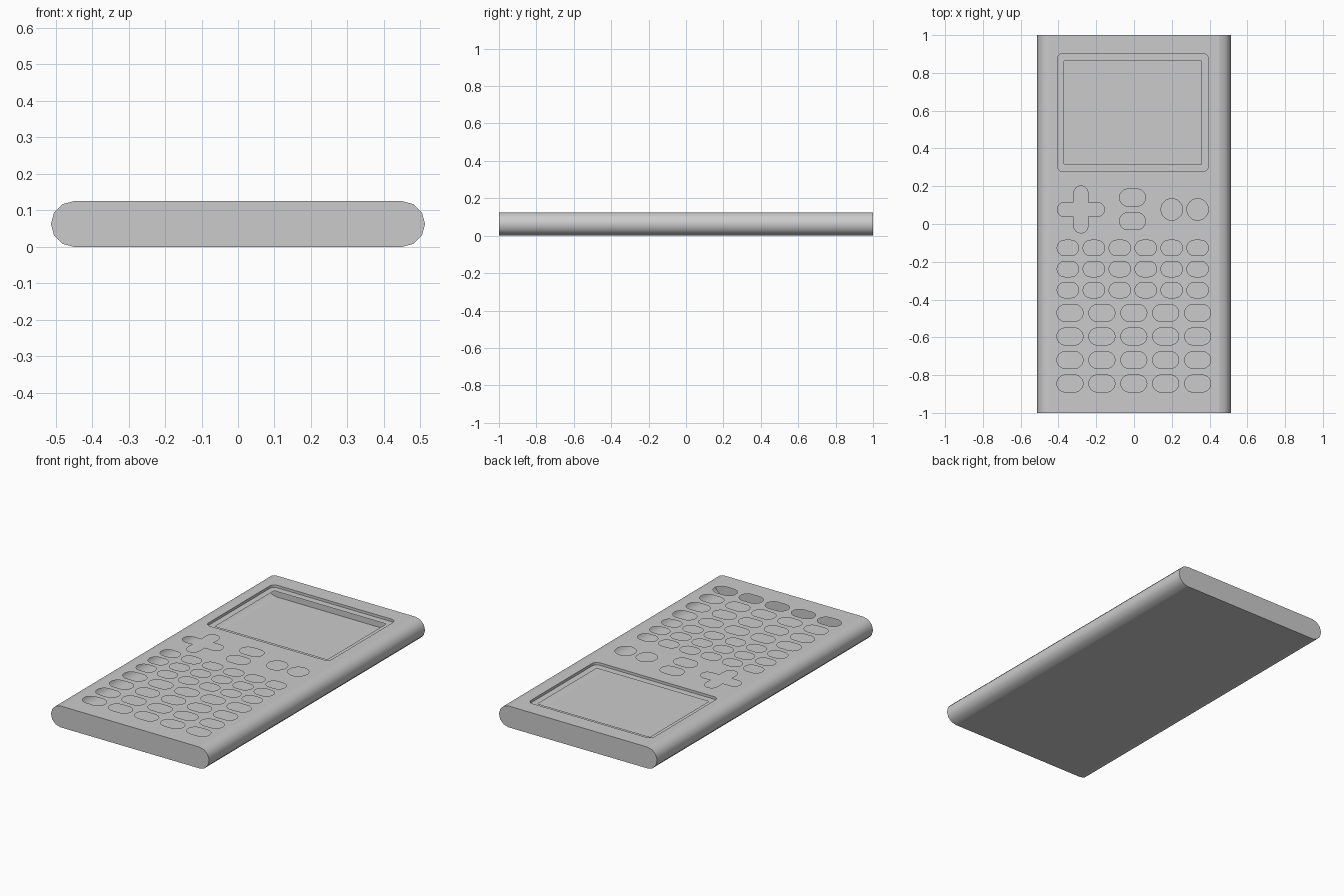
import bpy, bmesh, math

if "Cube" in bpy.data.objects:
    bpy.data.objects.remove(bpy.data.objects["Cube"])

TOP, R, HX = 0.125, 0.0625, 0.45     # thickness, edge radius, half width of flat area
DEPTH = 0.015                        # depth of the screen bezel step

grey = bpy.data.materials.new("plain grey")
grey.diffuse_color = (0.6, 0.6, 0.6, 1)
grey.use_nodes = True
grey.node_tree.nodes["Principled BSDF"].inputs["Base Color"].default_value = grey.diffuse_color


def rounded(cx, cy, hw, hh, r, n=6):
    """Outline of a rounded rectangle; pills and circles when r fills it."""
    pts = []
    for k, (sx, sy) in enumerate(((1, 1), (-1, 1), (-1, -1), (1, -1))):
        for i in range(n + 1):
            a = math.pi / 2 * (k + i / n)
            p = (cx + sx * (hw - r) + r * math.cos(a), cy + sy * (hh - r) + r * math.sin(a))
            if not pts or math.dist(p, pts[-1]) > 1e-5:
                pts.append(p)
    if math.dist(pts[0], pts[-1]) < 1e-5:
        pts.pop()
    return pts


def cross(cx, cy, length, w, n=8):
    """Outline of a plus shape with round arm ends."""
    pts = []
    for k in range(4):
        ca, sa = round(math.cos(k * math.pi / 2)), round(math.sin(k * math.pi / 2))
        arm = [(length - w + w * math.cos(t), w * math.sin(t))
               for t in (math.pi * (i / n - 0.5) for i in range(n + 1))]
        for x, y in arm + [(w, w)]:
            pts.append((cx + x * ca - y * sa, cy + x * sa + y * ca))
    return pts


bm = bmesh.new()


def loop(pts, z):
    vs = [bm.verts.new((x, y, z)) for x, y in pts]
    return vs, [bm.edges.new((vs[i], vs[(i + 1) % len(vs)])) for i in range(len(vs))]


# Hollow body: round-sided profile swept along y
profile = []
for side in (1, -1):
    for i in range(7):
        a = math.pi * (i / 6 - 0.5) + (0 if side == 1 else math.pi)
        profile.append((side * HX + R * math.cos(a), R + R * math.sin(a)))
front = [bm.verts.new((x, -1, z)) for x, z in profile]
back = [bm.verts.new((x, 1, z)) for x, z in profile]
n = len(profile)
bm.faces.new(front)
bm.faces.new(back[::-1])
for i in range(n):
    if i == 6:                       # top plate is filled below, around its openings
        continue
    j = (i + 1) % n
    f = bm.faces.new((front[i], back[i], back[j], front[j]))
    f.smooth = i != n - 1
plate = [bm.edges.get((front[6], front[7])) or bm.edges.new((front[6], front[7])),
         bm.edges.get((back[6], back[7])) or bm.edges.new((back[6], back[7])),
         bm.edges.get((front[6], back[6])), bm.edges.get((front[7], back[7]))]

# Key openings
keys = [cross(-0.281, 0.077, 0.125, 0.038)]
keys += [rounded(-0.008, y, 0.069, 0.045, 0.045) for y in (0.14, 0.015)]
keys += [rounded(x, 0.077, 0.057, 0.057, 0.057) for x in (0.2, 0.337)]
for row in range(3):
    keys += [rounded(-0.35 + 0.1374 * c, -0.127 - 0.1115 * row, 0.057, 0.041, 0.041) for c in range(6)]
for row in range(4):
    keys += [rounded(-0.339 + 0.169 * c, -0.471 - 0.1245 * row, 0.069, 0.045, 0.045) for c in range(5)]
for pts in keys:
    plate += loop(pts, TOP)[1]

# Screen step: rim, short wall, and bezel around the open window
rim = rounded(-0.006, 0.59, 0.4, 0.3125, 0.03)
upper, upper_edges = loop(rim, TOP)
lower, lower_edges = loop(rim, TOP - DEPTH)
plate += upper_edges
for i in range(len(rim)):
    j = (i + 1) % len(rim)
    bm.faces.new((upper[i], upper[j], lower[j], lower[i]))
window = loop([(-0.37, 0.318), (0.357, 0.318), (0.357, 0.863), (-0.37, 0.863)], TOP - DEPTH)[1]

bmesh.ops.triangle_fill(bm, use_beauty=True, edges=plate, normal=(0, 0, 1))
bmesh.ops.triangle_fill(bm, use_beauty=True, edges=lower_edges + window, normal=(0, 0, 1))
bmesh.ops.recalc_face_normals(bm, faces=bm.faces)

mesh = bpy.data.meshes.new("handheld_shell")
bm.to_mesh(mesh)
bm.free()
mesh.materials.append(grey)
bpy.context.collection.objects.link(bpy.data.objects.new("handheld_shell", mesh))
